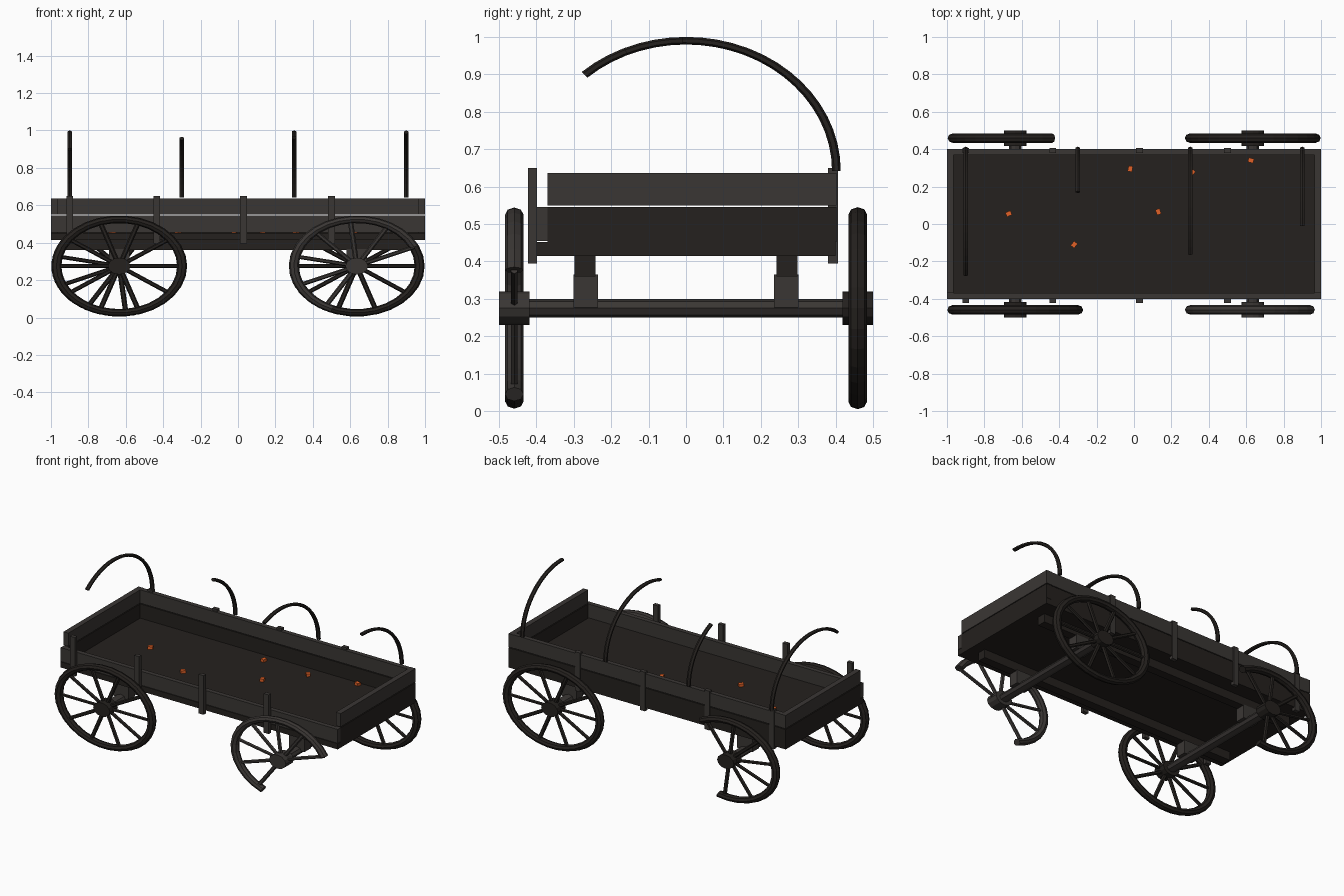
import bpy, bmesh, math
from mathutils import Vector

if "Cube" in bpy.data.objects:
    bpy.data.objects.remove(bpy.data.objects["Cube"])


def material(name, color):
    m = bpy.data.materials.new(name)
    m.diffuse_color = (*color, 1)
    m.use_nodes = True
    m.node_tree.nodes["Principled BSDF"].inputs["Base Color"].default_value = m.diffuse_color
    return m


CHAR = material("charred_wood", (0.018, 0.015, 0.013))
ASH = material("ashy_wood", (0.042, 0.037, 0.034))
EMBER = material("ember", (0.75, 0.12, 0.02))
STRETCH = 1.345  # wheels are wider than they are tall


def finish(bm, name, mat):
    bmesh.ops.recalc_face_normals(bm, faces=bm.faces)
    me = bpy.data.meshes.new(name)
    bm.to_mesh(me)
    bm.free()
    me.materials.append(mat)
    ob = bpy.data.objects.new(name, me)
    bpy.context.collection.objects.link(ob)
    return ob


def box(name, x, y, z, mat):
    bm = bmesh.new()
    bmesh.ops.create_cube(bm, size=1)
    for v in bm.verts:
        v.co = Vector([(r[0] + r[1]) / 2 + c * (r[1] - r[0]) for c, r in zip(v.co, (x, y, z))])
    return finish(bm, name, mat)


def arc_tube(bm, r, minor, half_width, a0, a1, steps, place, sides=8):
    """Sweep a section along an arc; place(u, w, v) maps to model space."""
    closed = abs(a1 - a0) >= 359.9
    rings = []
    for i in range(steps if closed else steps + 1):
        a = math.radians(a0 + (a1 - a0) * i / steps)
        ring = []
        for k in range(sides):
            b = 2 * math.pi * k / sides
            rr = r + minor * math.cos(b)
            ring.append(bm.verts.new(place(rr * math.cos(a), half_width * math.sin(b), rr * math.sin(a))))
        rings.append(ring)
    pairs = list(zip(rings, rings[1:])) + ([(rings[-1], rings[0])] if closed else [])
    for p, q in pairs:
        for k in range(sides):
            n = (k + 1) % sides
            bm.faces.new((p[k], p[n], q[n], q[k]))
    if not closed:
        bm.faces.new(rings[0])
        bm.faces.new(rings[-1])


def rod(bm, p, q, radius, sides):
    p, q = Vector(p), Vector(q)
    d = q - p
    mat = d.to_track_quat('Z', 'Y').to_matrix().to_4x4()
    mat.translation = (p + q) / 2
    bmesh.ops.create_cone(bm, cap_ends=True, segments=sides, radius1=radius,
                          radius2=radius, depth=d.length, matrix=mat)


def wheel(label, cx, cy, a0, a1, phase, mat):
    # rim
    bm = bmesh.new()
    arc_tube(bm, 0.25, 0.02, 0.025, a0, a1, max(8, round((a1 - a0) / 12)), lambda u, w, v: (u, w, v))
    parts = [finish(bm, label + "_rim", mat)]
    # spokes, only where the rim survives
    bm = bmesh.new()
    for i in range(10):
        a = phase + 36 * i
        if a0 - 1 <= a <= a1 + 1:
            c, s = math.cos(math.radians(a)), math.sin(math.radians(a))
            rod(bm, (0.03 * c, 0, 0.03 * s), (0.25 * c, 0, 0.25 * s), 0.0105, 6)
    parts.append(finish(bm, label + "_spokes", mat))
    # hub
    bm = bmesh.new()
    rod(bm, (0, -0.041, 0), (0, 0.041, 0), 0.045, 12)
    parts.append(finish(bm, label + "_hub", mat))
    for ob in parts:
        ob.location = (cx, cy, 0.275)
        ob.scale.x = STRETCH


# wagon bed
box("floor", (-1, 1), (-0.4, 0.4), (0.415, 0.452), CHAR)
box("front_side_plank", (-1, 1), (-0.4, -0.37), (0.455, 0.545), ASH)
box("back_lower_plank", (-1, 1), (0.37, 0.4), (0.452, 0.545), CHAR)
box("back_upper_plank", (-1, 1), (0.37, 0.4), (0.55, 0.637), ASH)
for side, x in (("left", (-1, -0.965)), ("right", (0.965, 1))):
    box(side + "_end_lower_plank", x, (-0.37, 0.402), (0.452, 0.545), CHAR)
    box(side + "_end_upper_plank", x, (-0.37, 0.402), (0.55, 0.637), ASH)

# side stakes
for i, x in enumerate((-0.9, -0.435, 0.03, 0.5)):
    box(f"front_stake_{i}", (x - 0.018, x + 0.018), (-0.423, -0.398), (0.395, 0.65), ASH)
    box(f"back_stake_{i}", (x - 0.018, x + 0.018), (0.38, 0.406), (0.395, 0.65), ASH)

# undercarriage
for side, y in (("front", -0.27), ("back", 0.27)):
    box(side + "_sill", (-0.93, 0.93), (y - 0.028, y + 0.028), (0.36, 0.415), CHAR)
for end, x in (("left", -0.635), ("right", 0.635)):
    bm = bmesh.new()
    rod(bm, (0, -0.45, 0), (0, 0.45, 0), 0.025, 8)
    axle = finish(bm, end + "_axle", ASH)
    axle.location = (x, 0, 0.275)
    axle.scale.x = STRETCH
    for side, y in (("front", -0.268), ("back", 0.268)):
        box(f"{end}_{side}_axle_block", (x - 0.055, x + 0.055), (y - 0.033, y + 0.033), (0.277, 0.365), ASH)

# wheels: two whole, two broken
wheel("left_front_wheel", -0.635, -0.459, 0, 360, 0, CHAR)
wheel("right_back_wheel", 0.635, 0.459, 0, 360, 0, CHAR)
wheel("right_front_wheel", 0.635, -0.459, 24, 247, 24, ASH)
wheel("left_back_wheel", -0.635, 0.459, 54, 283, 60, CHAR)

# broken canopy hoops, each burnt off at a different y
for i, (x, end_y) in enumerate(((-0.9, -0.27), (-0.3, 0.17), (0.3, -0.16), (0.9, -0.01))):
    bm = bmesh.new()
    stop = math.degrees(math.acos(end_y / 0.4))
    arc_tube(bm, 1, 0.029, 0.014, 0, stop, max(6, round(stop / 6)),
             lambda u, w, v: (x + w, 0.402 * u, 0.642 + 0.348 * v), 6)
    finish(bm, f"hoop_{i}", CHAR)

# embers on the floor
for i, (x, y) in enumerate(((-0.67, 0.055), (-0.32, -0.11), (-0.02, 0.295), (0.13, 0.065), (0.31, 0.28), (0.625, 0.34))):
    ember = box(f"ember_{i}", (-0.015, 0.015), (-0.012, 0.012), (-0.01, 0.01), EMBER)
    ember.location = (x, y, 0.46)
    ember.rotation_euler.z = 0.4 + 0.5 * i
